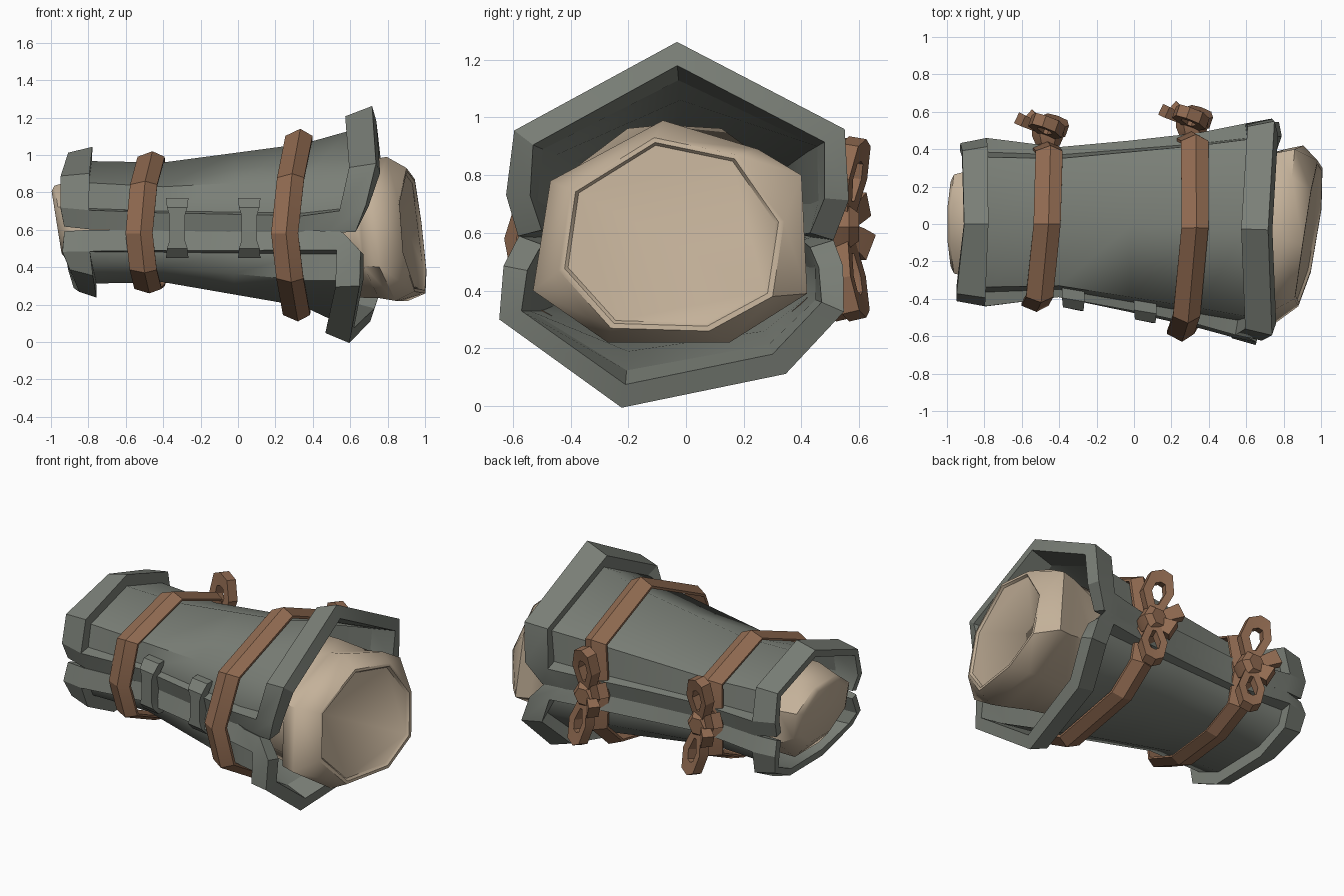
import bpy, bmesh, math
from mathutils import Vector

if "Cube" in bpy.data.objects:
    bpy.data.objects.remove(bpy.data.objects["Cube"])


def material(name, rgb):
    m = bpy.data.materials.new(name)
    m.diffuse_color = (*rgb, 1)
    m.use_nodes = True
    m.node_tree.nodes["Principled BSDF"].inputs["Base Color"].default_value = m.diffuse_color
    return m


GRAY = material("gray leather", (0.195, 0.212, 0.184))
BROWN = material("brown strap", (0.28, 0.145, 0.082))
TAN = material("tan cloth", (0.55, 0.44, 0.32))


def make(name, verts, faces, mat):
    me = bpy.data.meshes.new(name)
    me.from_pydata([tuple(v) for v in verts], [], faces)
    me.materials.append(mat)
    ob = bpy.data.objects.new(name, me)
    bpy.context.collection.objects.link(ob)
    return ob


def finish(ob, angle=30, recalc=True):
    bm = bmesh.new()
    bm.from_mesh(ob.data)
    bmesh.ops.delete(bm, geom=[v for v in bm.verts if not v.link_faces], context='VERTS')
    if recalc:
        bmesh.ops.recalc_face_normals(bm, faces=bm.faces)
    bm.to_mesh(ob.data)
    bm.free()
    bpy.ops.object.select_all(action='DESELECT')
    ob.select_set(True)
    bpy.context.view_layer.objects.active = ob
    bpy.ops.object.shade_smooth_by_angle(angle=math.radians(angle))


def loft(name, rings, mat, closed=False, angle=30):
    """Skin equal-length rings; either joined end to start or capped."""
    n, m = len(rings), len(rings[0])
    faces = []
    for i in range(n if closed else n - 1):
        for j in range(m):
            a, b, k = i * m, (i + 1) % n * m, (j + 1) % m
            faces.append((a + j, a + k, b + k, b + j))
    if not closed:
        faces += [tuple(range(m)), tuple((n - 1) * m + j for j in range(m))]
    ob = make(name, [v for r in rings for v in r], faces, mat)
    finish(ob, angle)
    return ob


def lerp(a, b, t):
    return a + (b - a) * t


# ---- armour shells: key cross-sections (y, z) at four places along the arm
KEYS = [-0.95, -0.4, 0.35, 0.75]
UPPER = [
    [(-.34, .63), (-.37, .72), (-.34, .86), (0, .97), (.36, .86), (.39, .72), (.36, .63)],
    [(-.33, .605), (-.35, .70), (-.33, .83), (0, .96), (.35, .83), (.37, .70), (.35, .605)],
    [(-.45, .595), (-.48, .69), (-.45, .87), (-.02, 1.06), (.42, .88), (.43, .70), (.40, .595)],
    [(-.50, .61), (-.54, .73), (-.53, .905), (-.03, 1.18), (.48, .915), (.48, .72), (.43, .60)],
]
LOWER = [
    [(.36, .58), (.39, .50), (.37, .41), (.2, .33), (-.15, .31), (-.35, .41), (-.37, .48), (-.34, .58)],
    [(.35, .585), (.37, .50), (.35, .42), (.2, .34), (-.15, .32), (-.33, .40), (-.35, .48), (-.33, .585)],
    [(.40, .575), (.43, .48), (.42, .38), (.27, .26), (-.2, .19), (-.5, .33), (-.5, .47), (-.45, .575)],
    [(.43, .55), (.46, .48), (.47, .36), (.30, .18), (-.21, .075), (-.57, .33), (-.55, .47), (-.50, .56)],
]
# x of each row at the left and right ends
UPPER_ENDS = ([-.93, -.95, -.95, -.91, -.92, -.93, -.92], [.64, .70, .76, .74, .77, .75, .66])
LOWER_ENDS = ([-.92, -.93, -.91, -.88, -.85, -.90, -.94, -.93], [.65, .73, .79, .73, .62, .67, .67, .57])


def section(keys, x):
    i = 0
    while i < 2 and x > KEYS[i + 1]:
        i += 1
    t = (x - KEYS[i]) / (KEYS[i + 1] - KEYS[i])
    return [(lerp(a[0], b[0], t), lerp(a[1], b[1], t)) for a, b in zip(keys[i], keys[i + 1])]


def shell(name, keys, ends, width):
    xs = [-.95, -.79, -.4, -.02, .35, .58, .75]
    n, m = len(xs), len(keys[0])
    verts = []
    for i, x in enumerate(xs):
        for j, (y, z) in enumerate(section(keys, x)):
            px = {0: ends[0][j], 1: lerp(-.79, ends[0][j] + .14, .4),
                  n - 2: ends[1][j] - width, n - 1: ends[1][j]}.get(i, x)
            verts.append((px, y, z))
    cells = [(i, j) for i in range(n - 1) for j in range(m - 1)]
    edge = [(i, j) for i, j in cells if i in (0, n - 2) or j in (0, m - 2)]
    body = [c for c in cells if c not in edge]
    for part, use in ((name, body), (name + "_border", edge)):
        faces = [(i * m + j, (i + 1) * m + j, (i + 1) * m + j + 1, i * m + j + 1) for i, j in use]
        ob = make(part, verts, faces, GRAY)
        if use is body:
            finish(ob, 58, False)
            continue
        # border is thickest at the flared ends, thinner on the long edges
        mod = ob.modifiers.new("thickness", 'SOLIDIFY')
        mod.thickness, mod.offset = .085, 1
        g = ob.vertex_groups.new(name="thickness")
        for i, w in enumerate((.5, .9, .5, .55, .7, .95, 1)):
            g.add([i * m + j for j in range(m)], w, 'REPLACE')
        mod.vertex_group = "thickness"
        bpy.context.view_layer.objects.active = ob
        bpy.ops.object.modifier_apply(modifier=mod.name)
        finish(ob)


shell("upper_shell", UPPER, UPPER_ENDS, .145)
shell("lower_shell", LOWER, LOWER_ENDS, .13)


# ---- cloth lining with a tilted rolled cuff
def oct_ring(x, cy, cz, ry, rz, tilt=0):
    ring = []
    for k in range(8):
        a = math.tau * (k + .5) / 8
        y, z = cy + ry * 1.06 * math.cos(a), cz + rz * 1.06 * math.sin(a)
        ring.append((x - tilt * (z - cz), y, z))
    return ring


CUFF = [(-.08, .99), (.25, .89), (.40, .80), (.42, .39), (.15, .22), (-.27, .22), (-.53, .40), (-.47, .78)]
CAP = [(-.11, .93), (.18, .87), (.34, .64), (.30, .38), (.08, .26), (-.26, .27), (-.44, .47), (-.40, .75)]


def cuff_ring(points, dx, s=1.0):
    ring = []
    for y, z in points:
        y, z = -.05 + (y + .05) * s, .6 + (z - .6) * s
        ring.append((.94 + .14 * y - .15 * y * y - .11 * (z - .6) + dx, y, z))
    return ring[2::-1] + ring[:2:-1]


rings = [oct_ring(-.97, 0, .64, .23, .17, .16), oct_ring(-.95, 0, .64, .27, .20, .16),
         oct_ring(-.85, 0, .62, .30, .26), oct_ring(-.4, 0, .62, .30, .26),
         oct_ring(.35, -.02, .61, .38, .35), oct_ring(.62, -.04, .60, .40, .37),
         cuff_ring(CUFF, -.18, .96), cuff_ring(CUFF, -.09), cuff_ring(CAP, .015),
         cuff_ring(CAP, .015, .95), cuff_ring(CAP, 0, .92)]
loft("cloth_lining", rings, TAN, angle=48)


# ---- straps: closed bands with a shallow central ridge
def strap(name, outline, x0, lean, bend):
    cy = sum(p[0] for p in outline) / len(outline)
    rings = []
    for y, z in outline:
        x = x0 + lean * y + bend * abs(z - .6)
        ring = []
        for dx, s in ((-.075, .90), (-.075, .93), (.005, 1), (.07, .93), (.07, .90)):
            ring.append((x + dx, cy + (y - cy) * s, .6 + (z - .6) * s))
        rings.append(ring)
    loft(name, rings, BROWN, closed=True, angle=20)


strap("left_strap", [(-.47, .58), (-.42, .86), (0, 1.02), (.42, .86), (.45, .60), (.42, .38), (.2, .28),
                     (-.16, .26), (-.42, .37)], -.50, .06, .09)
strap("right_strap", [(-.63, .58), (-.53, .90), (-.02, 1.14), (.48, .93), (.50, .60), (.48, .36), (.30, .20),
                      (-.22, .11), (-.58, .32)], .275, .04, .10)


# ---- bows on the back
def bow_loop(name, base, along, side, size):
    normal = along.cross(side).normalized()
    shape = [(0, .25), (.55, 1), (.92, .7), (1, 0), (.92, -.6), (.55, -.9), (0, -.25)]
    rings = []
    for u, v in shape:
        ring = []
        for s, d in ((1, -.032), (1, .032), (.45, .028), (.45, -.028)):
            c = base + along * (.55 + (u - .55) * s) + side * (v * s * size)
            ring.append(c + normal * d)
        rings.append(ring)
    loft(name, rings, BROWN, closed=True)


def tail(name, base, along, width):
    side = along.cross(Vector((0, 0, 1))).normalized()
    up = side.cross(along).normalized()
    rings = []
    for t, w in ((0, .5), (.6, .85), (1, 1)):
        c = base + along * t
        rings.append([c + side * (a * w * width * .7) + up * (b * w * width)
                      for a, b in ((-1, -1), (1, -1), (1, 1), (-1, 1))])
    loft(name, rings, BROWN)


for label, x, y in (("left", -.46, .49), ("right", .31, .535)):
    knot = Vector((x, y, .62))
    rings = []
    for dy, s in ((-.07, .75), (-.02, 1), (.03, 1), (.065, .65)):
        rings.append([(x + .085 * s * math.cos(k * math.tau / 6), y + dy,
                       .62 + .085 * s * math.sin(k * math.tau / 6)) for k in range(6)])
    loft(label + "_bow_knot", rings, BROWN)
    side = Vector((1, -.35, 0)).normalized()
    bow_loop(label + "_bow_upper_loop", knot, Vector((-.02, .06, .31)), side, .10)
    bow_loop(label + "_bow_lower_loop", knot, Vector((.04, .06, -.32)), side, .085)
    tail(label + "_bow_upper_tail", knot, Vector((-.15, .07, .08)), .045)
    tail(label + "_bow_lower_tail", knot, Vector((-.09, .08, -.07)), .05)

# ---- clasps bridging the front seam
for label, x, y in (("left", -.325, -.425), ("right", .06, -.49)):
    rings = []
    for z, w, dy in ((.77, .06, .03), (.72, .055, -.02), (.68, .042, -.02),
                     (.54, .042, -.02), (.50, .055, -.02), (.45, .06, .03)):
        rings.append([(x - w, y + dy, z), (x + w, y + dy - .02, z),
                      (x + w, y + dy + .06, z), (x - w, y + dy + .08, z)])
    loft(label + "_clasp", rings, GRAY)
